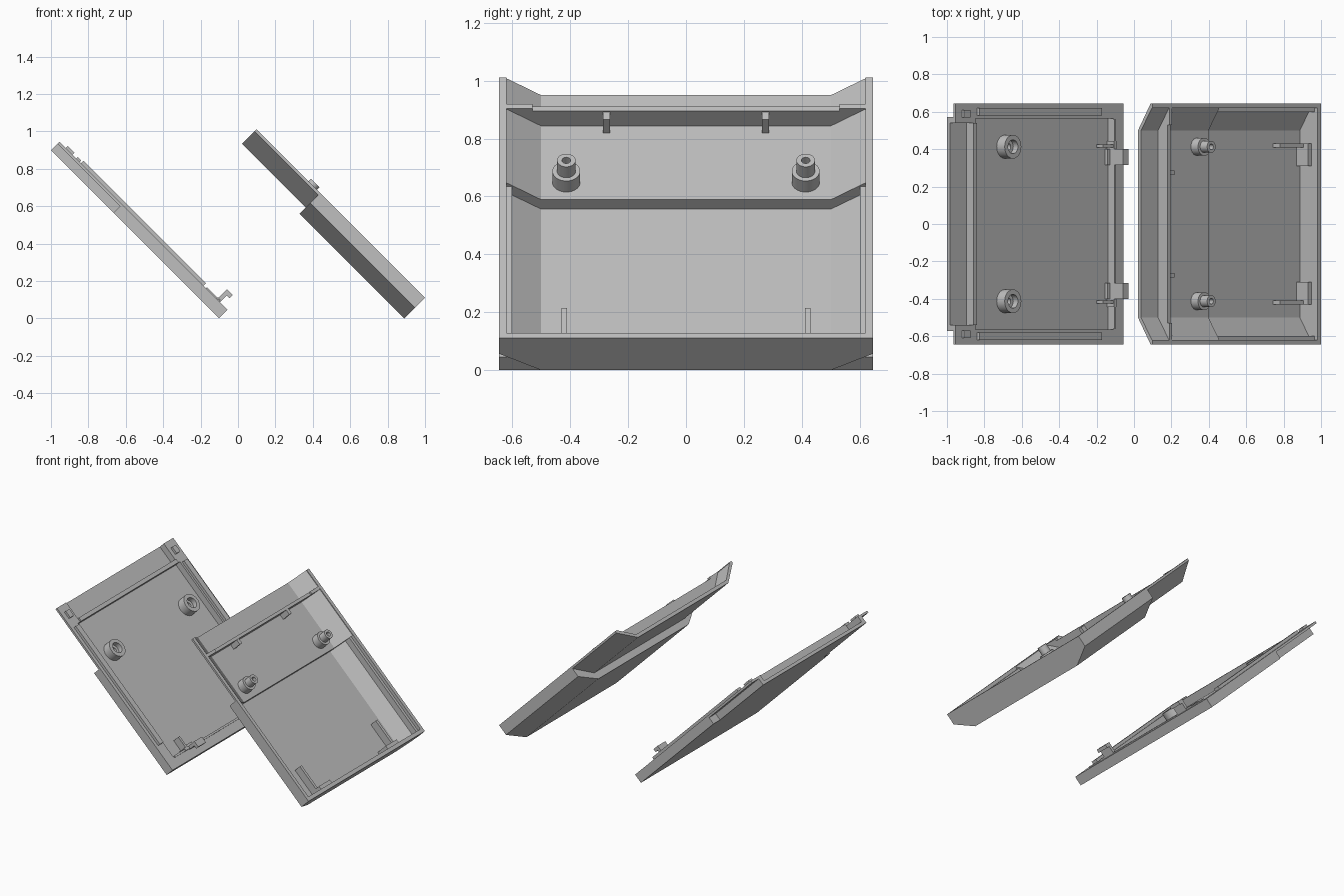
import bpy, bmesh, math

if "Cube" in bpy.data.objects:
    bpy.data.objects.remove(bpy.data.objects["Cube"])

# Parts are built flat (x along the slope, y across, z off the panel), then tilted 45 degrees
TILT = (0, math.pi / 4, 0)
grey = bpy.data.materials.new("light_grey")
grey.diffuse_color = (0.52, 0.52, 0.52, 1)
grey.use_nodes = True
grey.node_tree.nodes["Principled BSDF"].inputs["Base Color"].default_value = grey.diffuse_color


def finish(bm, name):
    bmesh.ops.remove_doubles(bm, verts=bm.verts, dist=1e-5)
    bmesh.ops.recalc_face_normals(bm, faces=bm.faces)
    me = bpy.data.meshes.new(name)
    bm.to_mesh(me)
    bm.free()
    me.materials.append(grey)
    ob = bpy.data.objects.new(name, me)
    ob.rotation_euler = TILT
    bpy.context.collection.objects.link(ob)
    return ob


def loft(name, stations):
    """Skin a list of (u, [(y, n), ...]) sections that share a point count."""
    bm = bmesh.new()
    rings = [[bm.verts.new((u, y, n)) for y, n in sec] for u, sec in stations]
    for a, b in zip(rings, rings[1:]):
        for i in range(len(a)):
            j = (i + 1) % len(a)
            bm.faces.new((a[i], a[j], b[j], b[i]))
    bm.faces.new(rings[0])
    bm.faces.new(rings[-1])
    return finish(bm, name)


def box(name, u0, u1, y0, y1, n0, n1):
    return loft(name, [(u, [(y0, n0), (y1, n0), (y1, n1), (y0, n1)]) for u in (u0, u1)])


def lathe(name, u, y, profile, seg=32):
    """Spin (radius, n) points around an axis standing on the panel."""
    bm = bmesh.new()
    rings = [[bm.verts.new((u + r * math.cos(2 * math.pi * k / seg),
                            y + r * math.sin(2 * math.pi * k / seg), n))
              for k in range(seg)] for r, n in profile]
    for a, b in zip(rings, rings[1:]):
        for i in range(seg):
            j = (i + 1) % seg
            bm.faces.new((a[i], a[j], b[j], b[i]))
    bm.faces.new(rings[0])
    bm.faces.new(rings[-1])
    ob = finish(bm, name)
    bpy.ops.object.select_all(action='DESELECT')
    ob.select_set(True)
    bpy.context.view_layer.objects.active = ob
    bpy.ops.object.shade_smooth_by_angle(angle=math.radians(30))
    return ob


def cut(target, cutter):
    m = target.modifiers.new("cut", 'BOOLEAN')
    m.operation = 'DIFFERENCE'
    m.solver = 'EXACT'
    m.object = cutter
    cutter.hide_render = True
    cutter.hide_set(True)


def channel(outer, inner):
    """Closed U section from right-hand outer and inner points, rim downward."""
    half_out = [(-y, n) for y, n in outer]
    half_in = [(-y, n) for y, n in inner]
    return half_out + outer[::-1] + inner + half_in[::-1]


# ---- Deep shell: shallow open end, outward step, deep closed end
RIM = 0.785
out_up = [(0.645, RIM), (0.645, 0.771), (0.5, 0.675)]
out_low = [(0.645, RIM), (0.645, 0.709), (0.5, 0.629)]
in_up = [(0.62, RIM), (0.62, 0.78), (0.6, 0.767), (0.59, 0.76), (0.5, 0.698)]
in_low = [(0.62, RIM), (0.62, 0.763), (0.6, 0.763), (0.6, 0.72), (0.5, 0.652)]
in_flat = [(y, RIM) for y in (0.62, 0.615, 0.6, 0.59, 0.5)]
loft("deep_shell", [
    (-0.645, channel(out_up, in_up)), (-0.163, channel(out_up, in_up)),
    (-0.163, channel(out_low, in_up)), (-0.135, channel(out_low, in_up)),
    (-0.135, channel(out_low, in_low)), (0.602, channel(out_low, in_low)),
    (0.602, channel(out_low, in_flat)), (0.628, channel(out_low, in_flat))])

# Cross wall near the open end, with raised corners
wall = [(-0.5, 0.69), (0.5, 0.69), (0.625, 0.772), (0.625, RIM - 0.001), (0.53, RIM - 0.001),
        (0.53, 0.771), (-0.53, 0.771), (-0.53, RIM - 0.001), (-0.625, RIM - 0.001), (-0.625, 0.772)]
loft("cross_wall", [(-0.516, wall), (-0.495, wall)])

# ---- Shallow cover: plate with tray, end recess and side notches
cover = box("cover_plate", -1.343, -0.073, -0.645, 0.645, -0.071, -0.007)
cut(cover, box("tray_cutter", -1.19, -0.148, -0.565, 0.565, -0.05, 0.1))
cut(cover, box("end_recess_cutter", -1.5, -1.217, -0.54, 0.54, -0.05, 0.1))
box("cover_end_ridge", -1.217, -1.19, -0.54, 0.54, -0.05, 0.004)
box("cover_low_lip", -0.148, -0.135, -0.56, 0.56, -0.02, 0.0)

for s, side in ((-1, "front"), (1, "back")):
    def sbox(name, u0, u1, y0, y1, n0, n1):
        a, b = sorted((s * y0, s * y1))
        return box(side + "_" + name, u0, u1, a, b, n0, n1)

    # Deep shell: ribs on the cross wall, catches and screw posts
    sbox("wall_rib", -0.497, -0.46, 0.262, 0.287, 0.69, 0.765)
    sbox("catch_rib", 0.40, 0.605, 0.41, 0.43, 0.64, 0.705)
    sbox("catch_plate", 0.575, 0.604, 0.31, 0.43, 0.64, 0.74)
    lathe(side + "_screw_post", -0.22, s * 0.413,
          [(0.048, 0.69), (0.048, 0.752), (0.032, 0.752), (0.032, 0.805),
           (0.015, 0.805), (0.015, 0.72)])

    # Cover: side notch, guide bar, corner peg, socket
    cut(cover, sbox("notch_cutter", -1.5, -0.87, 0.572, 0.8, -0.2, -0.022))
    sbox("guide_bar", -1.18, -0.255, 0.58, 0.62, -0.02, 0.012)
    sbox("corner_peg", -1.295, -1.245, 0.57, 0.61, -0.02, 0.008)
    lathe(side + "_post_socket", -0.925, s * 0.413,
          [(0.063, -0.06), (0.063, 0.01), (0.037, 0.01), (0.037, -0.025),
           (0.018, -0.025), (0.018, -0.055)])

    # Cover: snap hook with its bracing rib
    hook = [(-0.17, -0.055), (-0.13, -0.055), (-0.13, 0.045), (-0.108, 0.045),
            (-0.108, 0.068), (-0.152, 0.068), (-0.152, -0.03), (-0.17, -0.03)]
    bm = bmesh.new()
    ends = [[bm.verts.new((u, s * y, n)) for u, n in hook] for y in (0.315, 0.40)]
    for i in range(len(hook)):
        j = (i + 1) % len(hook)
        bm.faces.new((ends[0][i], ends[0][j], ends[1][j], ends[1][i]))
    bm.faces.new(ends[0])
    bm.faces.new(ends[1])
    finish(bm, side + "_snap_hook")
    sbox("hook_rib", -0.235, -0.135, 0.408, 0.425, -0.055, 0.0)
    sbox("hook_stop", -0.155, -0.135, 0.40, 0.445, -0.055, 0.004)
